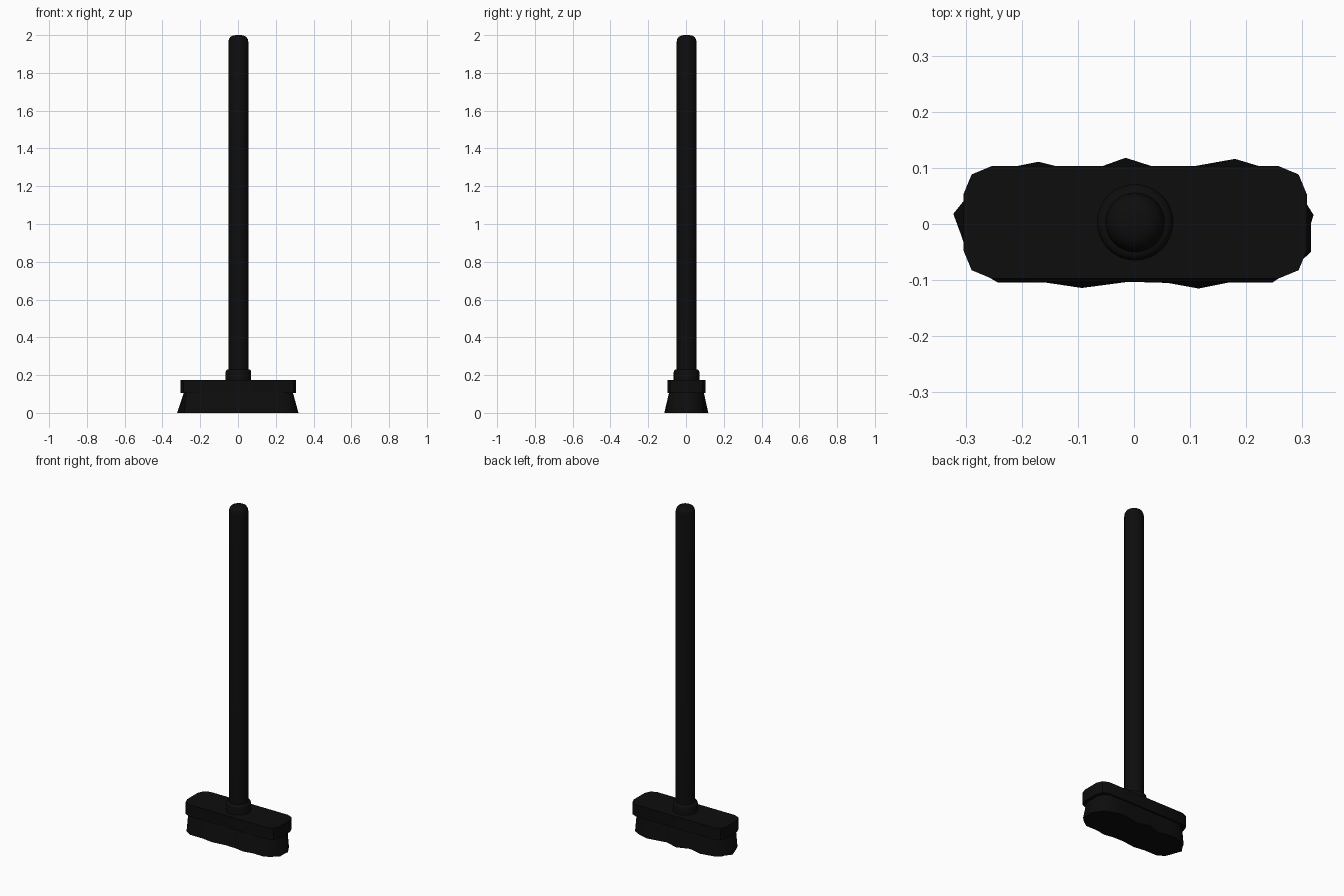
import bpy, bmesh, math

if "Cube" in bpy.data.objects:
    bpy.data.objects.remove(bpy.data.objects["Cube"])

CX, CY = 0.002, 0.003

black = bpy.data.materials.new("black")
black.diffuse_color = (0.004, 0.004, 0.004, 1)
black.use_nodes = True
black.node_tree.nodes["Principled BSDF"].inputs["Base Color"].default_value = black.diffuse_color


def finish(name, bm, angle):
    bmesh.ops.recalc_face_normals(bm, faces=bm.faces)
    mesh = bpy.data.meshes.new(name)
    bm.to_mesh(mesh)
    bm.free()
    ob = bpy.data.objects.new(name, mesh)
    bpy.context.collection.objects.link(ob)
    mesh.materials.append(black)
    bpy.ops.object.select_all(action='DESELECT')
    ob.select_set(True)
    bpy.context.view_layer.objects.active = ob
    bpy.ops.object.shade_smooth_by_angle(angle=math.radians(angle))
    return ob


def loft(name, rings, angle=40):
    """Skin a stack of equal-sized rings and cap both ends."""
    bm = bmesh.new()
    loops = [[bm.verts.new(p) for p in ring] for ring in rings]
    n = len(loops[0])
    for a, b in zip(loops, loops[1:]):
        for i in range(n):
            j = (i + 1) % n
            bm.faces.new((a[i], a[j], b[j], b[i]))
    bm.faces.new(loops[0])
    bm.faces.new(loops[-1])
    return finish(name, bm, angle)


def turned(name, profile, sides=32):
    rings = [[(CX + r * math.cos(2 * math.pi * i / sides),
               CY + r * math.sin(2 * math.pi * i / sides), z)
              for i in range(sides)] for r, z in profile]
    return loft(name, rings)


def rounded_rect(hx, hy, r, z, seg=2):
    pts = []
    for k, (sx, sy) in enumerate([(1, 1), (-1, 1), (-1, -1), (1, -1)]):
        for i in range(seg + 1):
            a = math.pi / 2 * (k + i / seg)
            pts.append((CX + sx * (hx - r) + r * math.cos(a),
                        CY + sy * (hy - r) + r * math.sin(a), z))
    return pts


# Handle with a rounded tip
turned("handle", [(0.053, 0.16), (0.053, 1.962), (0.050, 1.978),
                  (0.043, 1.99), (0.030, 1.997), (0.014, 2.0)])

# Collar around the handle foot
turned("collar", [(0.068, 0.165), (0.068, 0.215), (0.065, 0.225), (0.058, 0.23)])

# Brush block
loft("block", [rounded_rect(0.306, 0.1, 0.05, 0.105),
               rounded_rect(0.306, 0.1, 0.05, 0.175)], 30)

# Bristles: uneven bottom outline tapering to a tidy top
outline = [(0.25, 0.095), (0.18, 0.116), (0.09, 0.1), (0.06, 0.094), (-0.015, 0.118),
           (-0.09, 0.091), (-0.17, 0.111), (-0.25, 0.095), (-0.285, 0.075),
           (-0.295, 0.052), (-0.322, 0.018), (-0.308, -0.02), (-0.298, -0.05),
           (-0.285, -0.08), (-0.243, -0.104), (-0.16, -0.104), (-0.093, -0.114),
           (-0.01, -0.103), (0.06, -0.105), (0.115, -0.115), (0.17, -0.104),
           (0.247, -0.104), (0.283, -0.08), (0.315, -0.05), (0.315, 0.0),
           (0.32, 0.016), (0.302, 0.045), (0.285, 0.075)]


def clamp(v, lo, hi):
    return max(lo, min(hi, v))


bottom = [(x, y, 0.0) for x, y in outline]
top = [(clamp(x * 0.96, -0.286, 0.29), clamp(y, -0.089, 0.094), 0.11)
       for x, y in outline]
loft("bristles", [bottom, top])
